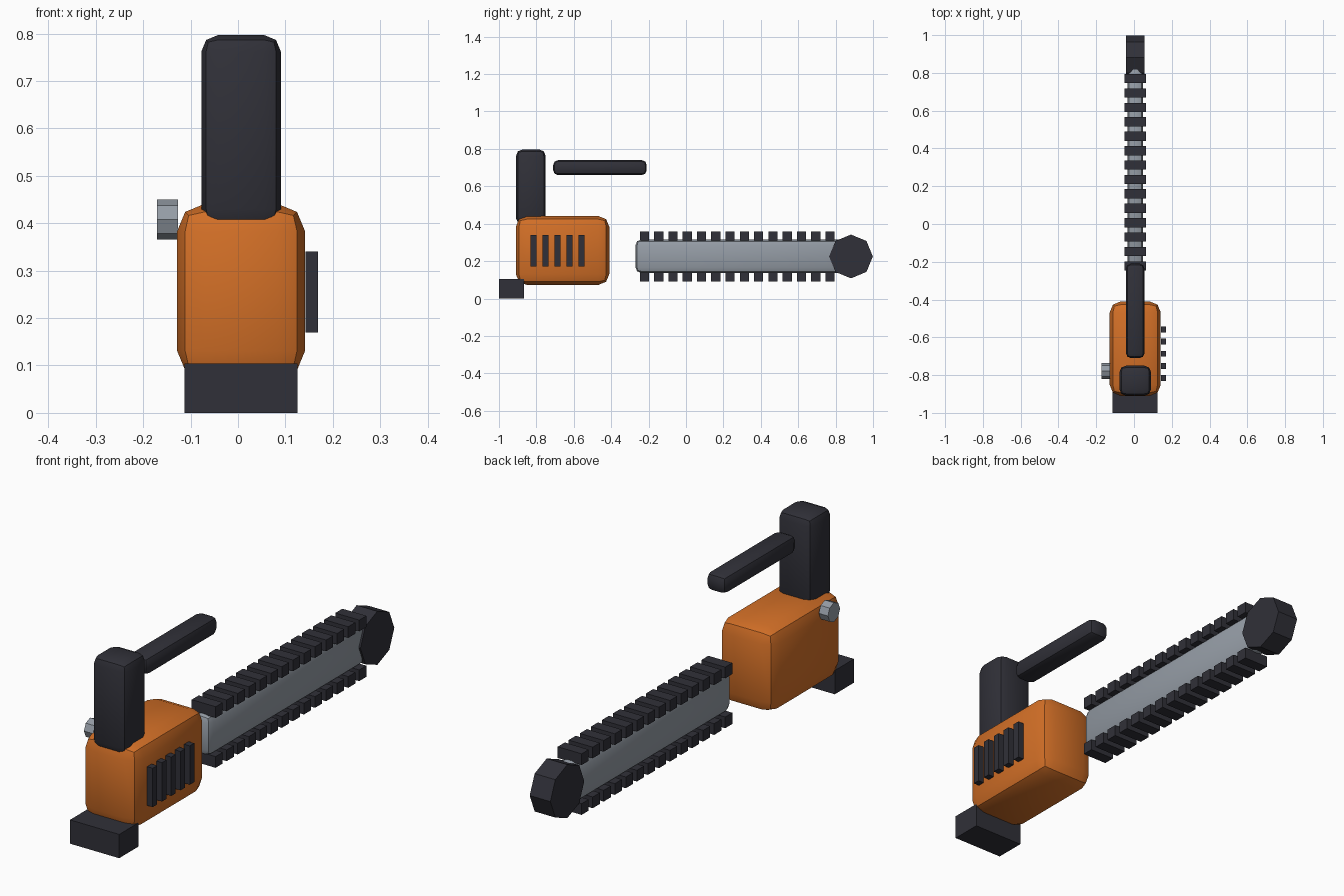
import bpy
import math

cube = bpy.data.objects.get("Cube")
if cube:
    bpy.data.objects.remove(cube, do_unlink=True)

CX = 0.0065  # sideways centre line of the tool


def material(name, rgb):
    m = bpy.data.materials.new(name)
    m.use_nodes = True
    m.diffuse_color = (*rgb, 1)
    m.node_tree.nodes["Principled BSDF"].inputs["Base Color"].default_value = (*rgb, 1)
    return m


ORANGE = material("orange_plastic", (0.65, 0.16, 0.02))
DARK = material("dark_rubber", (0.03, 0.03, 0.04))
STEEL = material("grey_steel", (0.30, 0.335, 0.38))


def block(name, mat, x, y, z, bevel=0):
    """Box from (min, max) ranges, with an optional rounded edge."""
    bpy.ops.mesh.primitive_cube_add(size=1, location=[sum(r) / 2 for r in (x, y, z)])
    ob = bpy.context.object
    ob.name = name
    ob.scale = [r[1] - r[0] for r in (x, y, z)]
    bpy.ops.object.transform_apply(location=False, rotation=False, scale=True)
    ob.data.materials.append(mat)
    if bevel:
        mod = ob.modifiers.new("rounding", "BEVEL")
        mod.width = bevel
        mod.segments = 2
        bpy.ops.object.modifier_apply(modifier=mod.name)
        bpy.ops.object.shade_smooth_by_angle(angle=math.radians(30))
    return ob


def octagon(name, mat, x, y, z, radius):
    """Eight-sided disc facing sideways, with a corner pointing up."""
    bpy.ops.mesh.primitive_cylinder_add(
        vertices=8, radius=radius, depth=x[1] - x[0],
        location=(sum(x) / 2, y, z), rotation=(0, math.pi / 2, 0))
    ob = bpy.context.object
    ob.name = name
    ob.data.materials.append(mat)


def across(half):
    return (CX - half, CX + half)


# Engine housing, foot and handles
block("engine_body", ORANGE, across(0.135), (-0.91, -0.41), (0.073, 0.441), 0.058)
block("rear_foot", DARK, across(0.119), (-1.0, -0.867), (0, 0.104))
block("rear_handle", DARK, across(0.084), (-0.909, -0.75), (0.395, 0.797), 0.035)
block("top_handle", DARK, across(0.049), (-0.71, -0.21), (0.66, 0.74), 0.026)

# Vent bars on the left side
for i in range(5):
    y = -0.815 + i * 0.064
    block(f"vent_bar_{i + 1}", DARK, (0.142, 0.169), (y - 0.0155, y + 0.0155), (0.17, 0.34))

# Starter knob on the right side
octagon("starter_knob", STEEL, (-0.171, -0.127), -0.778, 0.408, 0.042)

# Guide bar and its nose
block("guide_bar", STEEL, across(0.042), (-0.27, 0.85), (0.137, 0.315), 0.03)
octagon("bar_nose", DARK, across(0.05), 0.882, 0.225, 0.117)

# Chain teeth along both edges of the bar
for i in range(14):
    y = -0.222 + i * 0.0763
    for side, z in (("upper", (0.309, 0.358)), ("lower", (0.091, 0.14))):
        block(f"{side}_tooth_{i + 1}", DARK, across(0.058), (y - 0.0245, y + 0.0245), z)
